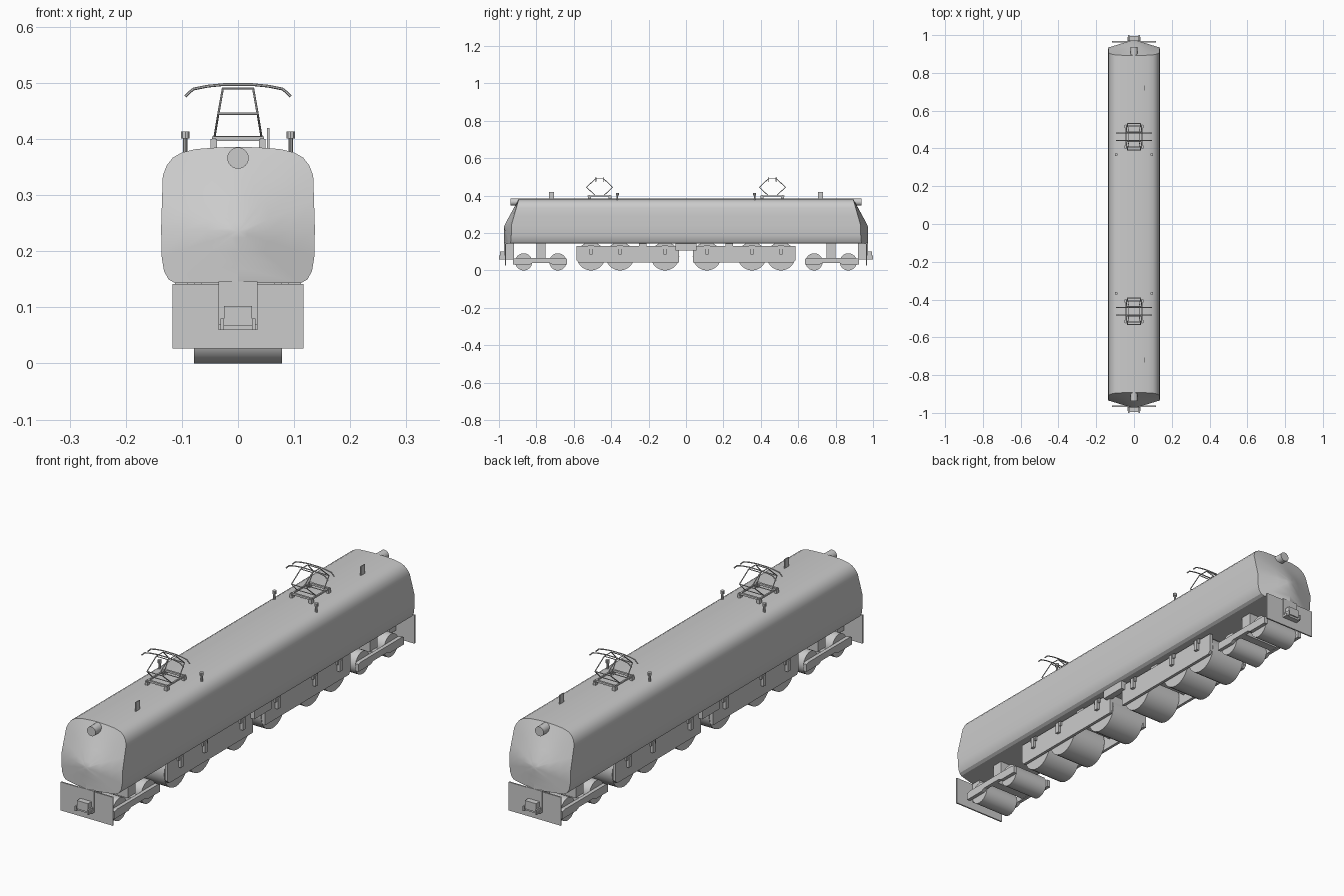
import bpy, bmesh
from math import pi
from mathutils import Vector, Matrix

if "Cube" in bpy.data.objects:
    bpy.data.objects.remove(bpy.data.objects["Cube"])


def finish(bm, name, smooth=None):
    bmesh.ops.recalc_face_normals(bm, faces=bm.faces)
    me = bpy.data.meshes.new(name)
    bm.to_mesh(me)
    bm.free()
    ob = bpy.data.objects.new(name, me)
    bpy.context.collection.objects.link(ob)
    if smooth:
        bpy.ops.object.select_all(action='DESELECT')
        bpy.context.view_layer.objects.active = ob
        ob.select_set(True)
        bpy.ops.object.shade_smooth_by_angle(angle=smooth)
    return ob


def add_box(bm, x0, x1, y0, y1, z0, z1):
    m = Matrix.Translation(((x0 + x1) / 2, (y0 + y1) / 2, (z0 + z1) / 2))
    m = m @ Matrix.Diagonal((abs(x1 - x0), abs(y1 - y0), abs(z1 - z0), 1))
    bmesh.ops.create_cube(bm, size=1, matrix=m)


def add_rod(bm, p, q, r, n=6):
    p, q = Vector(p), Vector(q)
    d = q - p
    m = Matrix.Translation((p + q) / 2) @ d.to_track_quat('Z', 'Y').to_matrix().to_4x4()
    bmesh.ops.create_cone(bm, cap_ends=True, segments=n, radius1=r, radius2=r,
                          depth=d.length, matrix=m)


def boxes(name, *dims):
    bm = bmesh.new()
    for d in dims:
        add_box(bm, *d)
    return finish(bm, name)


def rod(name, p, q, r, n=24):
    bm = bmesh.new()
    add_rod(bm, p, q, r, n)
    return finish(bm, name, 0.6)


def side_plate(name, pts, x0, x1):
    # y-z outline extruded along x
    bm = bmesh.new()
    f = bm.faces.new([bm.verts.new((x0, y, z)) for y, z in pts])
    r = bmesh.ops.extrude_face_region(bm, geom=[f])
    bmesh.ops.translate(bm, vec=(x1 - x0, 0, 0),
                        verts=[v for v in r['geom'] if isinstance(v, bmesh.types.BMVert)])
    return finish(bm, name)


# Body shell: rounded section lofted between two pointed, raked noses
half = [(0.112, 0.143), (0.124, 0.15), (0.132, 0.165), (0.136, 0.19), (0.137, 0.24),
        (0.1355, 0.29), (0.134, 0.335), (0.127, 0.353), (0.116, 0.367), (0.10, 0.376),
        (0.075, 0.382), (0.035, 0.385)]
section = [(0, 0.143)] + half + [(0, 0.386)] + [(-x, z) for x, z in reversed(half)]


def nose_y(x, z):
    t = max(0, (z - 0.24) / 0.146)
    return 0.972 - 0.08 * t - max(0, abs(x) - 0.012) / 0.125 * 0.038 * (1 - t)


bm = bmesh.new()
rings = []
scales = [0.12, 0.4, 0.7, 1]
for s, k in [(-1, k) for k in scales] + [(1, k) for k in reversed(scales)]:
    ring = []
    for x, z in section:
        x, z = x * k, 0.235 + (z - 0.235) * k
        ring.append(bm.verts.new((x, s * nose_y(x, z), z)))
    rings.append(ring)
n = len(section)
for a, b in zip(rings, rings[1:]):
    for i in range(n):
        j = (i + 1) % n
        bm.faces.new((a[i], a[j], b[j], b[i]))
for ring, y in ((rings[0], -0.972), (rings[-1], 0.972)):
    c = bm.verts.new((0, y, 0.235))
    for i in range(n):
        bm.faces.new((ring[i], ring[(i + 1) % n], c))
finish(bm, "body_shell", 0.5)

# Centre equipment boxes between the driving trucks
for sx in (-1, 1):
    boxes("centre_side_box", (sx * 0.085, sx * 0.112, -0.055, 0.055, 0.108, 0.146))

for s, end in ((-1, "front"), (1, "rear")):
    # Headlight
    rod(end + "_headlight", (0, s * 0.885, 0.366), (0, s * 0.938, 0.366), 0.019)

    # Pilot plate, centre block behind it, coupler with guide posts
    boxes(end + "_pilot_plate", (-0.117, 0.117, s * 0.962, s * 0.968, 0.027, 0.142))
    boxes(end + "_pilot_block", (-0.035, 0.035, s * 0.92, s * 0.972, 0.06, 0.146))
    bm = bmesh.new()
    add_box(bm, -0.025, 0.025, s * 0.97, s * 0.995, 0.068, 0.102)
    add_box(bm, -0.035, 0.035, s * 0.97, s * 0.99, 0.06, 0.07)
    for x in (-0.028, 0.028):
        add_box(bm, x - 0.003, x + 0.003, s * 0.97, s, 0.06, 0.08)
    finish(bm, end + "_coupler")

    # Leading truck: two axles, side frames and pivot post
    for y in (0.685, 0.868):
        rod(end + "_leading_wheelset", (-0.078, s * y, 0.046), (0.078, s * y, 0.046), 0.046)
    lead = [(0.635, 0.032), (0.715, 0.032), (0.73, 0.04), (0.82, 0.04), (0.835, 0.032),
            (0.925, 0.032), (0.925, 0.062), (0.91, 0.066), (0.65, 0.066), (0.635, 0.062)]
    for sx in (-1, 1):
        side_plate(end + "_leading_frame", [(s * y, z) for y, z in lead], sx * 0.08, sx * 0.095)
    boxes(end + "_pivot_post", (-0.065, 0.065, s * 0.75, s * 0.798, 0.06, 0.146),
          (-0.09, 0.09, s * 0.755, s * 0.79, 0.042, 0.062))

    # Driving truck: three axles, side frames with hangers and end beams
    axles = (0.112, 0.353, 0.508)
    for y in axles:
        rod(end + "_driving_wheelset", (-0.078, s * y, 0.076), (0.078, s * y, 0.076), 0.076, 28)
    drive = [(0.038, 0.043), (0.575, 0.043), (0.585, 0.055), (0.585, 0.132), (0.038, 0.132)]
    for sx in (-1, 1):
        side_plate(end + "_driving_frame", [(s * y, z) for y, z in drive], sx * 0.082, sx * 0.094)
        boxes(end + "_axle_hangers",
              *[(sx * 0.09, sx * 0.106, s * (y - 0.008), s * (y + 0.008), 0.086, 0.13) for y in axles],
              *[(sx * 0.09, sx * 0.101, s * (y - 0.016), s * (y + 0.016), 0.115, 0.134) for y in axles])
    boxes(end + "_truck_beams", (-0.09, 0.09, s * 0.04, s * 0.05, 0.06, 0.13),
          (-0.09, 0.09, s * 0.21, s * 0.25, 0.08, 0.146))

    # Roof fin and insulators
    boxes(end + "_roof_fin", (0.052, 0.056, s * 0.72 - 0.013, s * 0.72 + 0.013, 0.378, 0.42))
    for x in (-0.094, 0.094):
        bm = bmesh.new()
        add_rod(bm, (x, s * 0.367, 0.372), (x, s * 0.367, 0.403), 0.0045, 10)
        add_rod(bm, (x, s * 0.367, 0.401), (x, s * 0.367, 0.413), 0.008, 10)
        finish(bm, end + "_roof_insulator", 0.6)

    # Pantograph: base, diamond arms, and twin contact bows
    c = s * 0.462
    bm = bmesh.new()
    for x in (-0.043, 0.043):
        add_box(bm, x - 0.003, x + 0.003, c - 0.065, c + 0.065, 0.396, 0.402)
        for dy in (-0.055, 0.055):
            add_box(bm, x - 0.006, x + 0.006, c + dy - 0.008, c + dy + 0.008, 0.38, 0.40)
    for dy in (-0.055, 0.055):
        add_box(bm, -0.046, 0.046, c + dy - 0.004, c + dy + 0.004, 0.396, 0.404)
    finish(bm, end + "_pantograph_base")

    bm = bmesh.new()
    for d in (-1, 1):
        low, knee, top = (c + d * 0.025, 0.403), (c + d * 0.07, 0.445), (c + d * 0.022, 0.49)
        for sx in (-1, 1):
            add_rod(bm, (sx * 0.042, *low), (sx * 0.035, *knee), 0.002)
            add_rod(bm, (sx * 0.035, *knee), (sx * 0.027, *top), 0.002)
        for x, p in ((0.044, low), (0.036, knee), (0.028, top)):
            add_rod(bm, (-x, *p), (x, *p), 0.002)
    for sx in (-1, 1):
        add_rod(bm, (sx * 0.027, c - 0.022, 0.49), (sx * 0.027, c + 0.022, 0.49), 0.002)
    finish(bm, end + "_pantograph_arms", 0.6)

    bow = [(-0.094, 0.476), (-0.08, 0.489), (-0.055, 0.494), (-0.025, 0.497)]
    bow += [(-x, z) for x, z in reversed(bow)]
    bm = bmesh.new()
    for d in (-0.02, 0.02):
        for (xa, za), (xb, zb) in zip(bow, bow[1:]):
            add_rod(bm, (xa, c + d, za), (xb, c + d, zb), 0.0025)
    finish(bm, end + "_contact_bows", 0.6)
